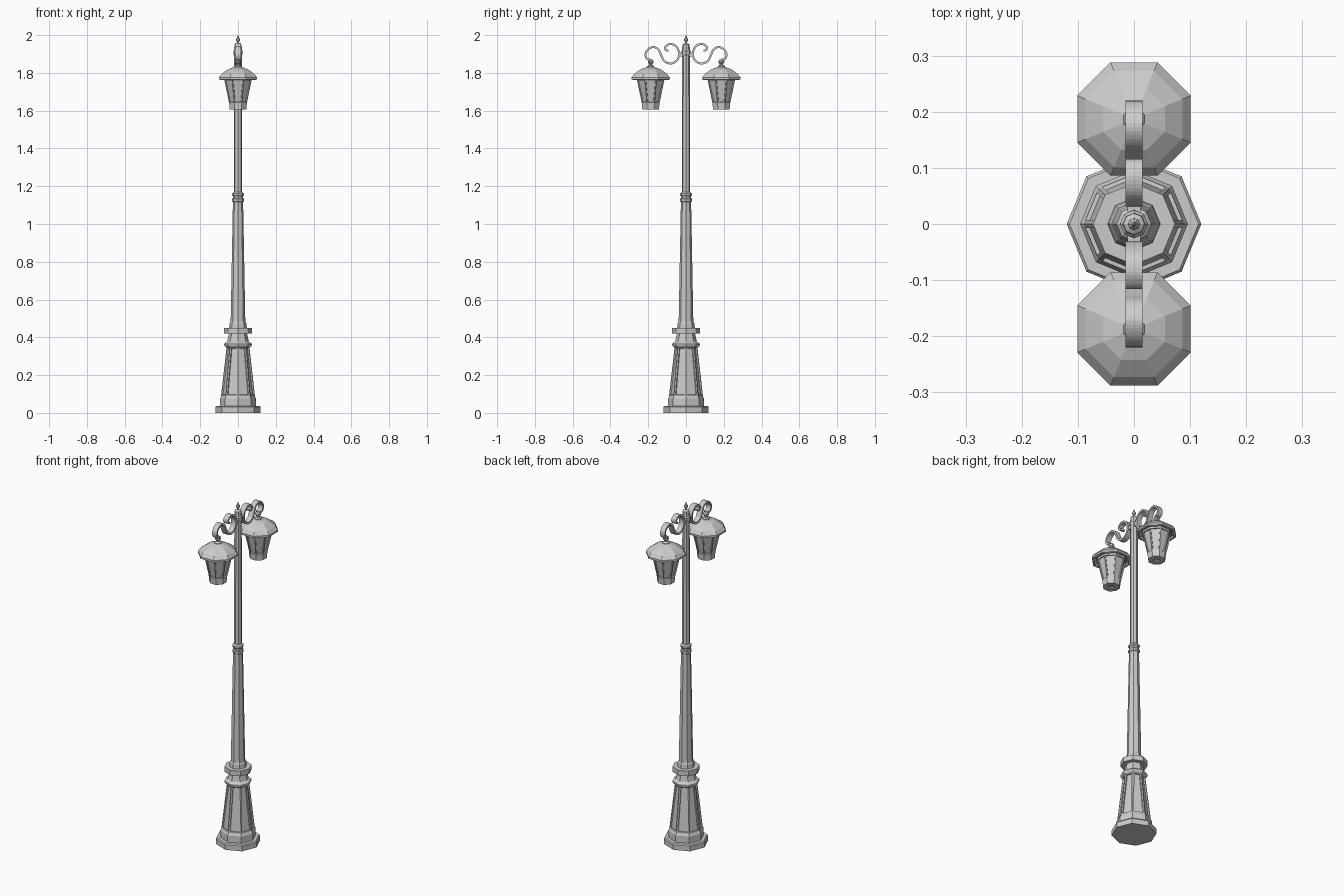
import bpy, bmesh, math
from mathutils import Vector

if "Cube" in bpy.data.objects:
    bpy.data.objects.remove(bpy.data.objects["Cube"])


def make_object(name, bm):
    bmesh.ops.recalc_face_normals(bm, faces=bm.faces)
    me = bpy.data.meshes.new(name)
    bm.to_mesh(me)
    bm.free()
    ob = bpy.data.objects.new(name, me)
    bpy.context.collection.objects.link(ob)
    return ob


def octagon_lathe(name, profile, cy=0.0, flat=False, panel=None, inset=0.01, depth=0.006):
    """Stack 8-sided rings (radius, z). flat=True: radii are apothems and flats face x/y."""
    bm = bmesh.new()
    turn = math.pi / 8 if flat else 0
    k = 1 / math.cos(math.pi / 8) if flat else 1
    rings = []
    for r, z in profile:
        rings.append([bm.verts.new((r * k * math.cos(turn + i * math.pi / 4),
                                    cy + r * k * math.sin(turn + i * math.pi / 4), z))
                      for i in range(8)])
    panels = []
    for j in range(len(rings) - 1):
        a, b = rings[j], rings[j + 1]
        for i in range(8):
            n = (i + 1) % 8
            f = bm.faces.new((a[i], a[n], b[n], b[i]))
            if j == panel:
                panels.append(f)
    bm.faces.new(rings[0][::-1])
    bm.faces.new(rings[-1])
    bmesh.ops.recalc_face_normals(bm, faces=bm.faces)
    # recessed panels with a crisp frame
    if panels:
        bmesh.ops.inset_individual(bm, faces=panels, thickness=inset, depth=0)
        bmesh.ops.inset_individual(bm, faces=panels, thickness=0.002, depth=-depth)
    return make_object(name, bm)


def smooth_path(pts, steps=5):
    p = [Vector(q) for q in pts]
    p = [2 * p[0] - p[1]] + p + [2 * p[-1] - p[-2]]
    out = []
    for i in range(1, len(p) - 2):
        a, b, c, d = p[i - 1:i + 3]
        for s in range(steps):
            t = s / steps
            out.append(0.5 * (2 * b + (c - a) * t + (2 * a - 5 * b + 4 * c - d) * t * t
                              + (3 * b - a - 3 * c + d) * t ** 3))
    return out + [p[-2]]


def ribbon(name, pts, side, half_w=0.0155, half_t=0.0055):
    """Flat iron strip swept along a (y, z) path."""
    path = smooth_path(pts)
    bm = bmesh.new()
    prev = None
    for i, q in enumerate(path):
        d = (path[min(i + 1, len(path) - 1)] - path[max(i - 1, 0)]).normalized()
        n = Vector((-d.y, d.x)) * half_t
        ring = [bm.verts.new((x, side * (q.x + s * n.x), q.y + s * n.y))
                for x, s in ((-half_w, -1), (half_w, -1), (half_w, 1), (-half_w, 1))]
        if prev:
            for k in range(4):
                bm.faces.new((prev[k], prev[(k + 1) % 4], ring[(k + 1) % 4], ring[k]))
        else:
            bm.faces.new(ring)
        prev = ring
    bm.faces.new(prev)
    return make_object(name, bm)


# Stepped foot and panelled pedestal
octagon_lathe("foot_plate", [(0.12, 0), (0.12, 0.03), (0.115, 0.036), (0.09, 0.036)])
octagon_lathe("pedestal", [(0.096, 0.03), (0.096, 0.075), (0.09, 0.088), (0.06, 0.352)],
              panel=2, inset=0.011, depth=0.007)
octagon_lathe("pedestal_moulding", [(0.06, 0.345), (0.067, 0.35), (0.073, 0.358),
                                    (0.073, 0.366), (0.061, 0.374), (0.057, 0.378),
                                    (0.047, 0.425)])
octagon_lathe("pedestal_collar", [(0.045, 0.42), (0.073, 0.42), (0.073, 0.45), (0.047, 0.45),
                                  (0.045, 0.472), (0.04, 0.485)])

# Tapered lower pole, ring joint and slim upper pole
octagon_lathe("lower_pole", [(0.039, 0.475), (0.027, 1.12)])
octagon_lathe("pole_rings", [(0.026, 1.115), (0.031, 1.12), (0.031, 1.133), (0.027, 1.138),
                             (0.027, 1.147), (0.031, 1.152), (0.031, 1.162), (0.021, 1.17)])
octagon_lathe("upper_pole", [(0.022, 1.16), (0.02, 1.9)])

# Cap and finial
octagon_lathe("pole_cap", [(0.02, 1.89), (0.025, 1.9), (0.025, 1.915), (0.021, 1.92),
                           (0.019, 1.95), (0.008, 1.957)])
octagon_lathe("finial", [(0.007, 1.955), (0.006, 1.964), (0.011, 1.972), (0.011, 1.979),
                         (0.006, 1.986), (0.001, 2.0)])

# Bracket tying both arms to the pole
bm = bmesh.new()
bmesh.ops.create_cube(bm, size=1)
for v in bm.verts:
    v.co = (v.co.x * 0.024, v.co.y * 0.07, 1.897 + v.co.z * 0.022)
make_object("arm_bracket", bm)

# S-shaped arm: curl beside the pole, valley, arch over the lantern, end curl
ARM = [(0.093, 1.917), (0.108, 1.922), (0.108, 1.94), (0.085, 1.953), (0.055, 1.943),
       (0.037, 1.91), (0.044, 1.872), (0.075, 1.85), (0.112, 1.86), (0.13, 1.89),
       (0.145, 1.922), (0.172, 1.937), (0.2, 1.925), (0.214, 1.9), (0.208, 1.876),
       (0.188, 1.869)]

LY = 0.187
for side, tag in ((1, "back"), (-1, "front")):
    y = side * LY
    ribbon(tag + "_scroll_arm", ARM, side)
    # Lantern hung from the arm
    octagon_lathe(tag + "_lantern_stem", [(0.02, 1.825), (0.018, 1.836), (0.009, 1.842),
                                          (0.009, 1.848), (0.015, 1.854), (0.015, 1.864),
                                          (0.008, 1.872)], y, True)
    octagon_lathe(tag + "_lantern_roof", [(0.078, 1.772), (0.09, 1.762), (0.101, 1.765),
                                          (0.101, 1.776), (0.086, 1.795), (0.055, 1.818),
                                          (0.018, 1.832)], y, True)
    octagon_lathe(tag + "_lantern_body", [(0.047, 1.64), (0.073, 1.765), (0.073, 1.775)],
                  y, True, panel=0, inset=0.006, depth=0.006)
    octagon_lathe(tag + "_lantern_base", [(0.013, 1.612), (0.016, 1.605), (0.044, 1.605),
                                          (0.047, 1.642), (0.04, 1.645)], y, True)
